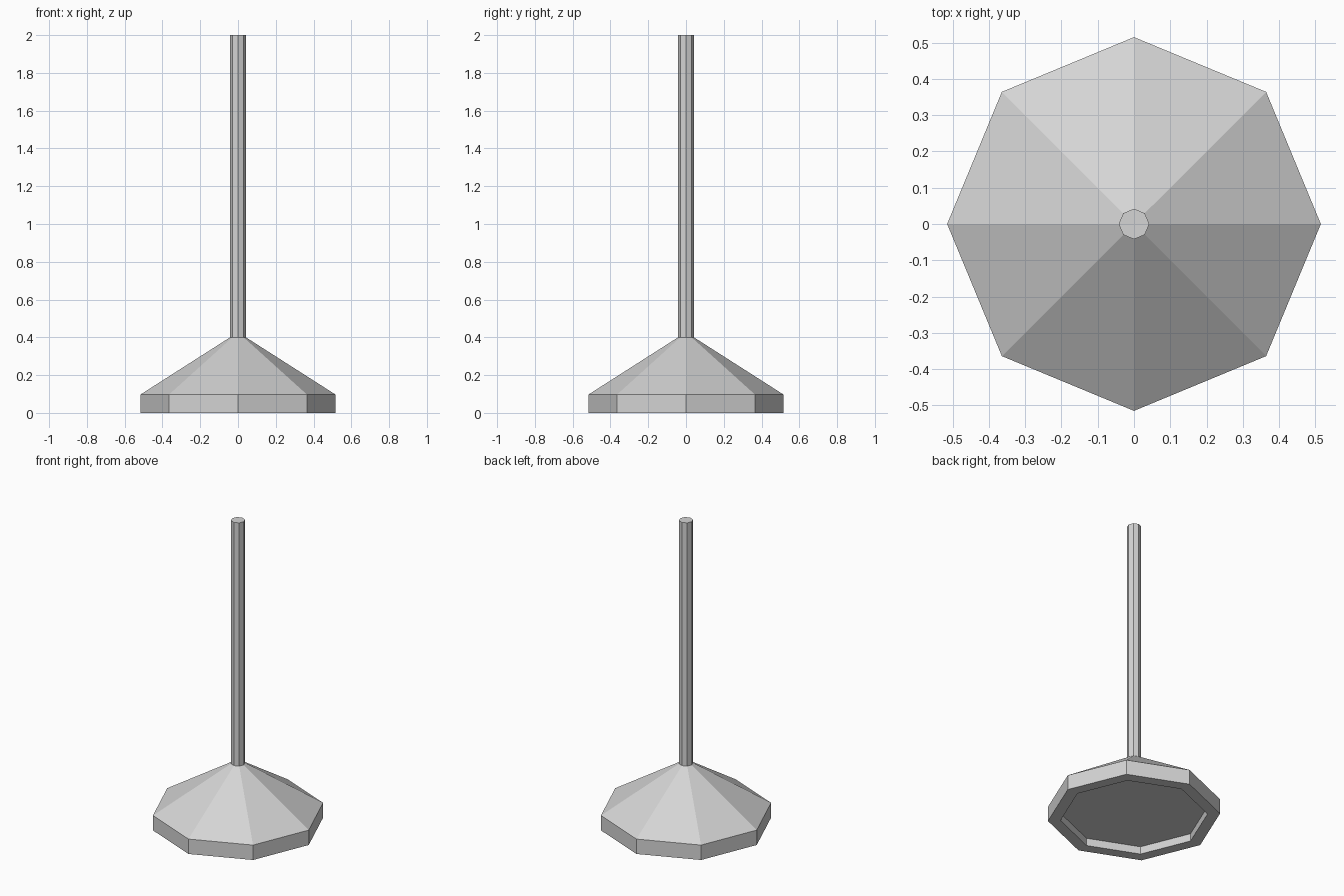
import bpy, bmesh, math

if "Cube" in bpy.data.objects:
    bpy.data.objects.remove(bpy.data.objects["Cube"])

SIDES = 8

grey = bpy.data.materials.new("light_grey")
grey.diffuse_color = (0.66, 0.66, 0.66, 1)
grey.use_nodes = True
grey.node_tree.nodes["Principled BSDF"].inputs["Base Color"].default_value = grey.diffuse_color


def lathe(name, profile):
    """Octagonal solid from (radius, height) rings, capped at both ends."""
    bm = bmesh.new()
    rings = []
    for r, z in profile:
        rings.append([bm.verts.new((r * math.cos(2 * math.pi * i / SIDES),
                                    r * math.sin(2 * math.pi * i / SIDES), z))
                      for i in range(SIDES)])
    for low, high in zip(rings, rings[1:]):
        for i in range(SIDES):
            j = (i + 1) % SIDES
            bm.faces.new((low[i], low[j], high[j], high[i]))
    bm.faces.new(rings[0])
    bm.faces.new(rings[-1])
    bmesh.ops.recalc_face_normals(bm, faces=bm.faces)
    mesh = bpy.data.meshes.new(name)
    bm.to_mesh(mesh)
    bm.free()
    mesh.materials.append(grey)
    obj = bpy.data.objects.new(name, mesh)
    bpy.context.collection.objects.link(obj)
    return obj


# Weighted base: recessed underside, rim, upright edge, sloping top
lathe("base", [(0.44, 0.05), (0.44, 0), (0.515, 0), (0.515, 0.098), (0.042, 0.4)])

# Upright pole
lathe("pole", [(0.042, 0.4), (0.042, 2.0)])
